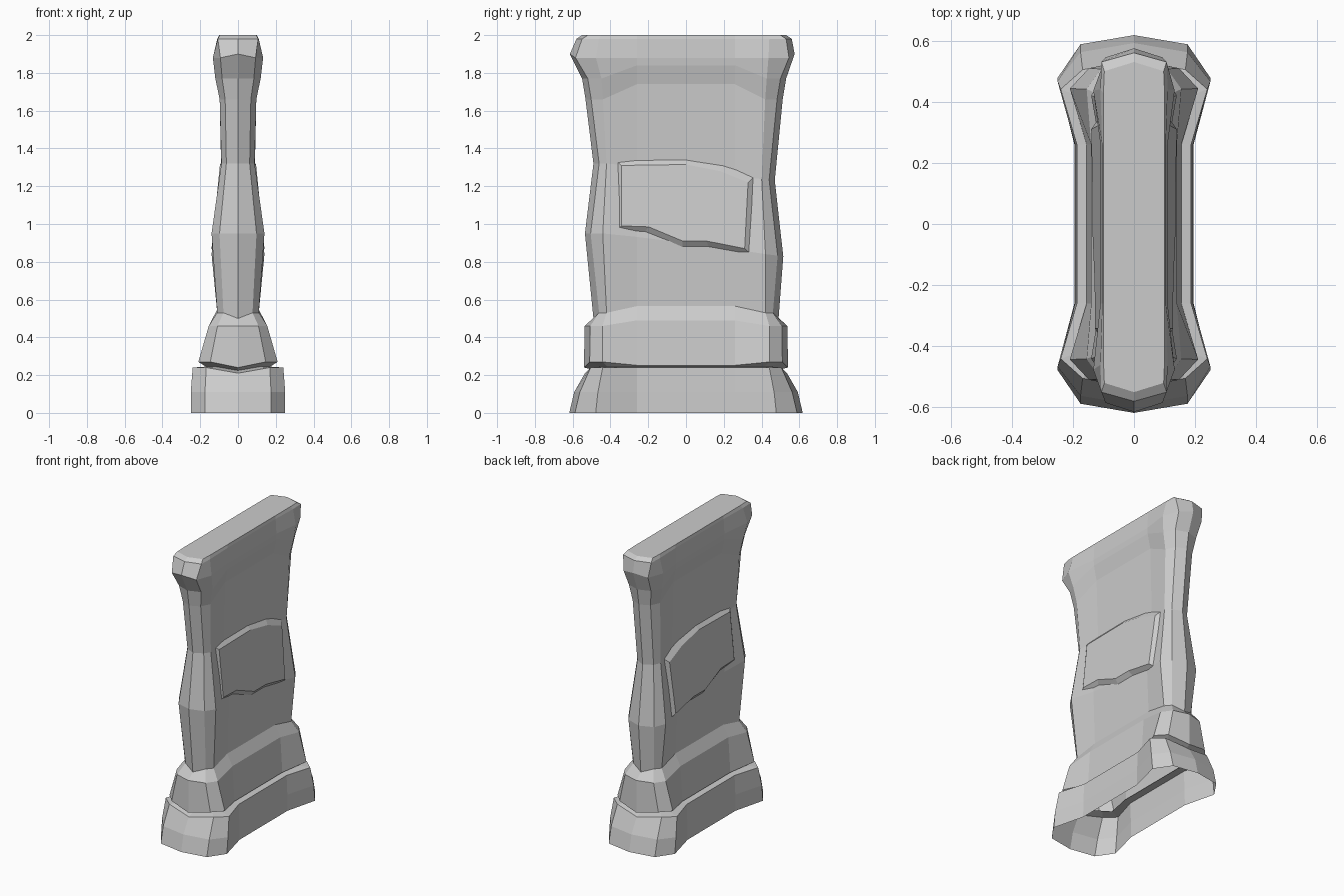
import bpy, bmesh

if "Cube" in bpy.data.objects:
    bpy.data.objects.remove(bpy.data.objects["Cube"])

# Profile of the wall: height, half width at middle, half width at corner, half length
PROFILE = [
    # base
    (0, .195, .25, .618), (.11, .193, .25, .592), (.24, .187, .24, .535), (.245, .14, .17, .48),
    # plinth
    (.27, .155, .21, .54), (.46, .14, .155, .537), (.53, .10, .11, .49),
    # body
    (.95, .112, .14, .535), (1.32, .073, .088, .49), (1.66, .086, .097, .532),
    # cap
    (1.77, .107, .12, .55), (1.88, .11, .133, .615), (1.98, .104, .11, .58), (2, .10, .10, .55),
]
# Carved irregularities by height: rise of the middle, drop of the end tips, sink of the back end
RISE = {.27: -.018, .46: .03, .53: .035, 1.66: .08, 1.77: .07}
DROP = {.24: .03, .245: .02, .27: .03, .53: .03, 1.88: -.02}
SINK = {.95: .13, 1.32: .10}


def ring(bm, z, mid, corner, length):
    """Long section with narrow waist, wide corners and pointed ends."""
    mz = z + RISE.get(z, 0)
    square = .97 if z > 1.9 else .7     # the cap top has squared ends
    quarter = [(mid, 0, mz), (mid, .26, mz), (corner, .2 + .45 * length, z),
               (corner * square, length - .03, z), (0, length, z - DROP.get(z, 0))]
    half = quarter + [(-x, y, h) for x, y, h in quarter[-2::-1]]
    loop = half + [(x, -y, h) for x, y, h in half[-2:0:-1]]
    verts = []
    for x, y, h in loop:
        h -= SINK.get(z, 0) * min(1, max(0, y + .4))
        if z > .9 and y > .3:
            y -= .04 if z == 1.88 else .02    # the back end is slightly shorter
        verts.append(bm.verts.new((x, y, h)))
    return verts


def bridge(bm, a, b):
    for i in range(len(a)):
        j = (i + 1) % len(a)
        bm.faces.new((a[i], a[j], b[j], b[i]))


def make(name, bm):
    bmesh.ops.recalc_face_normals(bm, faces=bm.faces)
    me = bpy.data.meshes.new(name)
    bm.to_mesh(me)
    bm.free()
    ob = bpy.data.objects.new(name, me)
    bpy.context.collection.objects.link(ob)
    return ob


# Stone wall: one continuous loft through base, plinth, body and cap, open below
bm = bmesh.new()
rings = [ring(bm, *level) for level in PROFILE]
for a, b in zip(rings, rings[1:]):
    bridge(bm, a, b)
bm.faces.new(rings[-1])
make("stone_wall", bm)

# Raised panel with sloped edges, mirrored onto both broad faces
TOP = [(-.38, 1.345), (0, 1.35), (.2, 1.315), (.365, 1.255)]
BOTTOM = [(-.38, .96), (-.22, .955), (-.02, .88), (.12, .88), (.345, .84)]


def on_wall(bm, y, z, lift):
    """Point at a given lift above the leaning body face."""
    return bm.verts.new((.205 - z * .1 + lift, y, z))


bm = bmesh.new()
edge = [(y, z, -.035) for y, z in TOP] + [(y, z, .03) for y, z in reversed(BOTTOM)]
low = [on_wall(bm, y, z, -.005) for y, z, d in edge]
high = [on_wall(bm, y * .9, z + d, .022) for y, z, d in edge]
bridge(bm, low, high)
bm.faces.new(high)
panel = make("raised_panel", bm)
mirror = panel.modifiers.new("Mirror", 'MIRROR')
mirror.use_axis[0] = True
mirror.use_mirror_merge = False
